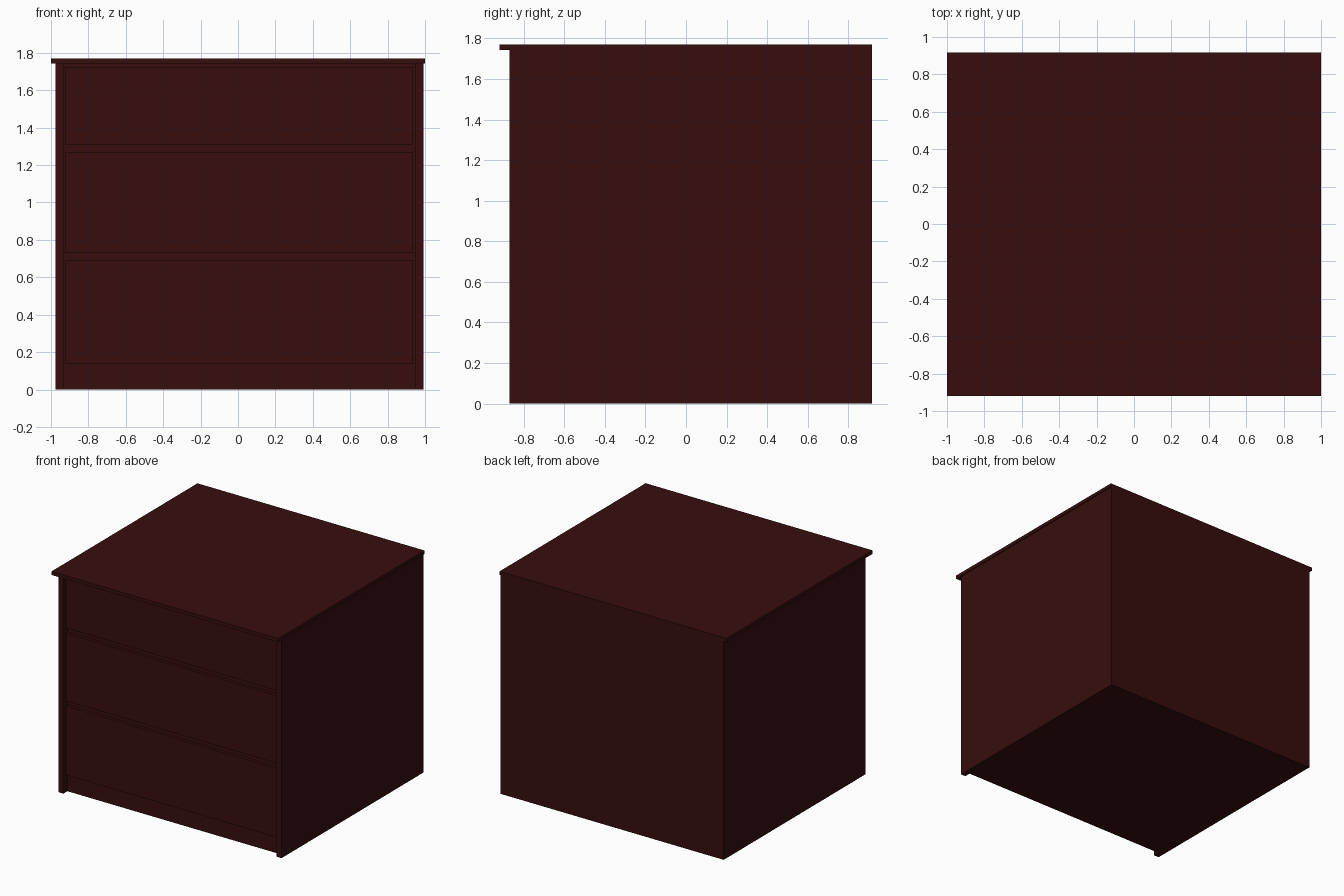
import bpy

if "Cube" in bpy.data.objects:
    bpy.data.objects.remove(bpy.data.objects["Cube"])

wood = bpy.data.materials.new("dark_mahogany")
wood.diffuse_color = (0.038, 0.0042, 0.0042, 1)
wood.use_nodes = True
wood.node_tree.nodes["Principled BSDF"].inputs["Base Color"].default_value = wood.diffuse_color


def box(name, x, y, z):
    """Axis-aligned board given by its (min, max) range on each axis."""
    bpy.ops.mesh.primitive_cube_add(size=1)
    ob = bpy.context.object
    ob.name = name
    ob.location = [(a + b) / 2 for a, b in (x, y, z)]
    ob.scale = [b - a for a, b in (x, y, z)]
    bpy.ops.object.transform_apply(location=True, rotation=False, scale=True)
    ob.data.materials.append(wood)
    return ob


FRONT, RAIL, DRAWER, BACK = -0.87, -0.82, -0.845, 0.918
LEFT, RIGHT = (-0.975, -0.93), (0.95, 0.993)
INNER = (LEFT[1], RIGHT[0])

# Top board overhangs the left side and the front only
box("top_board", (-1, 1), (-0.92, BACK), (1.742, 1.77))

# Side panels stand proud of the front
box("left_side", LEFT, (FRONT, BACK), (0, 1.742))
box("right_side", RIGHT, (FRONT, BACK), (0, 1.742))

# Carcass: back, bottom and recessed face board
box("back_panel", INNER, (BACK - 0.02, BACK), (0, 1.742))
box("bottom_panel", INNER, (RAIL + 0.02, BACK - 0.02), (0, 0.02))
box("face_board", INNER, (RAIL, RAIL + 0.02), (0, 1.742))

# Drawer fronts
for i, z in enumerate([(0.14, 0.69), (0.73, 1.27), (1.31, 1.725)]):
    box(f"drawer_front_{i + 1}", (-0.923, 0.935), (DRAWER, RAIL), z)
